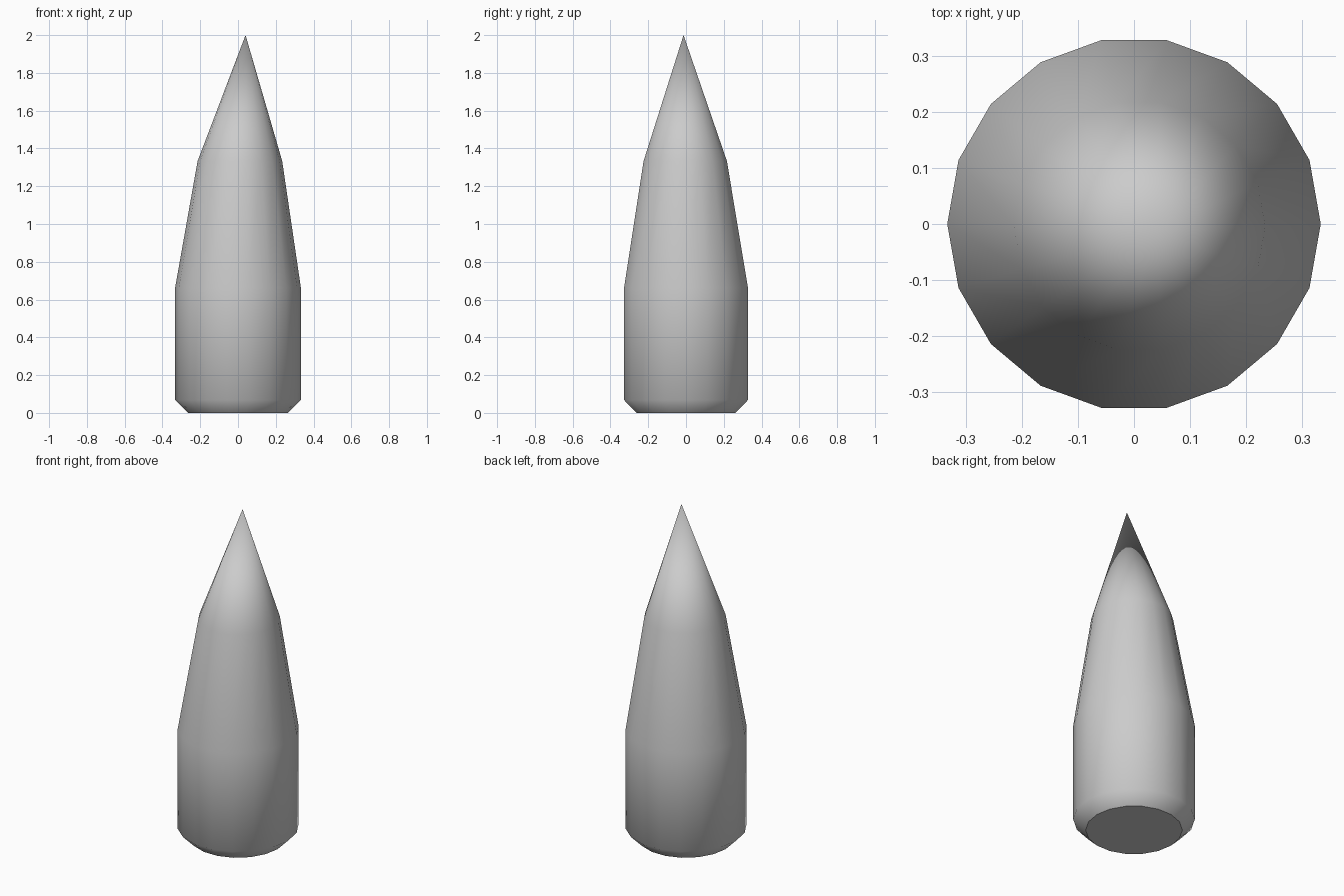
import bpy, bmesh, math

if "Cube" in bpy.data.objects:
    bpy.data.objects.remove(bpy.data.objects["Cube"])

SIDES = 18
# Rings from the base up: centre x, centre y, z, radius
RINGS = [
    (0, 0, 0, 0.265),
    (0, 0, 0.068, 0.333),
    (0, 0, 0.662, 0.333),
    (0.01, -0.004, 1.333, 0.224),
]
TIP = (0.04, -0.013, 2.0)

bm = bmesh.new()

# Body rings
loops = []
for cx, cy, z, r in RINGS:
    loops.append([bm.verts.new((cx + r * math.cos(math.tau * i / SIDES),
                                cy + r * math.sin(math.tau * i / SIDES), z))
                  for i in range(SIDES)])

# Flat base and side walls
bm.faces.new(loops[0][::-1])
for low, high in zip(loops, loops[1:]):
    for i in range(SIDES):
        j = (i + 1) % SIDES
        bm.faces.new((low[i], low[j], high[j], high[i]))

# Slightly leaning pointed tip
tip = bm.verts.new(TIP)
for i in range(SIDES):
    bm.faces.new((loops[-1][i], loops[-1][(i + 1) % SIDES], tip))

mesh = bpy.data.meshes.new("pointed_spike")
bm.to_mesh(mesh)
bm.free()
spike = bpy.data.objects.new("pointed_spike", mesh)
bpy.context.collection.objects.link(spike)

# Smooth sides with a crisp edge around the base
bpy.context.view_layer.objects.active = spike
spike.select_set(True)
bpy.ops.object.shade_smooth_by_angle(angle=math.radians(44))
# Keep the bevel smooth into the walls, sharp only at the flat base
for edge in mesh.edges:
    on_base = all(mesh.vertices[v].co.z < 0.001 for v in edge.vertices)
    edge.use_edge_sharp = on_base
